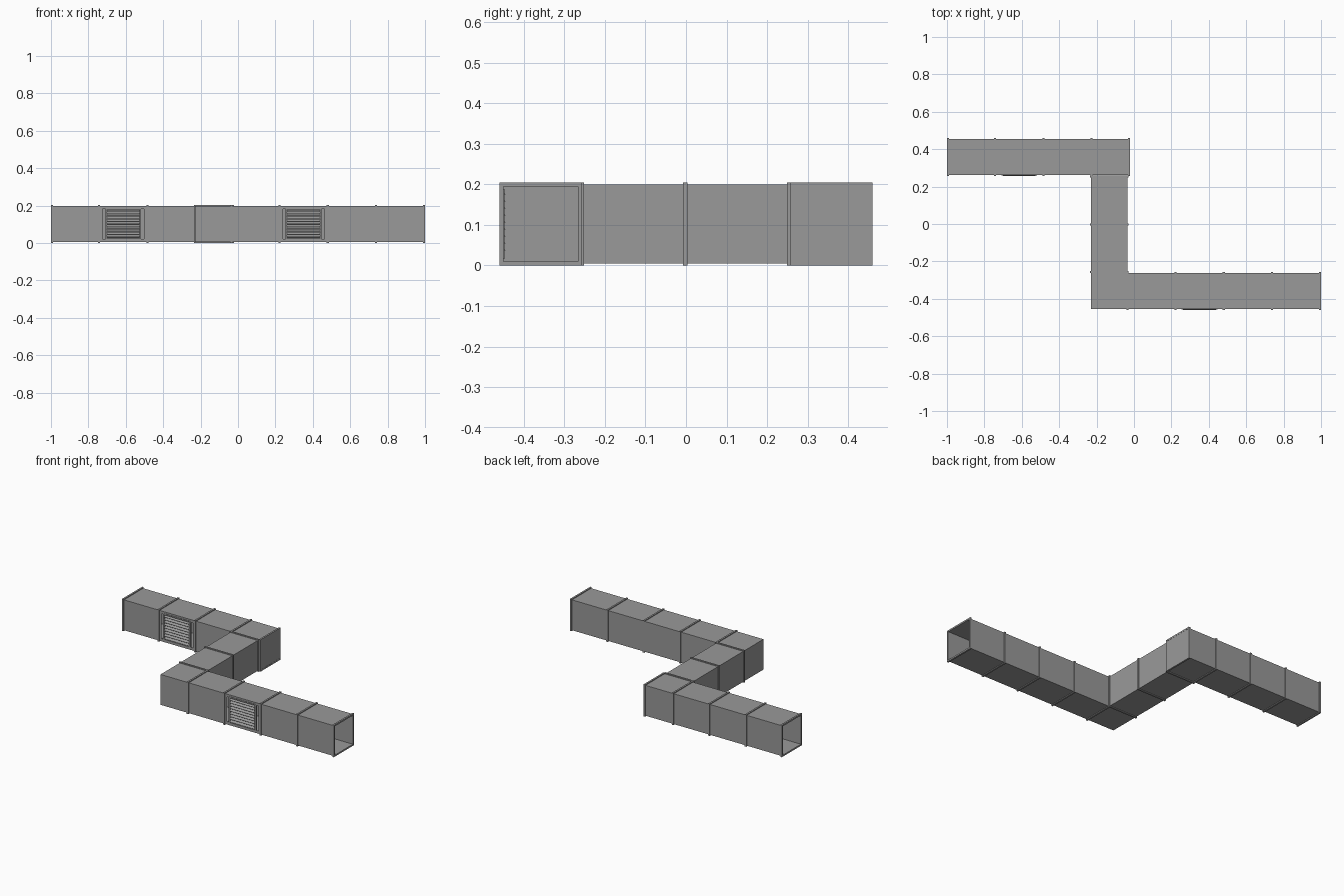
import bpy, bmesh, math
from mathutils import Matrix, Vector

old = bpy.data.objects.get("Cube")
if old:
    bpy.data.objects.remove(old)

metal = bpy.data.materials.new("grey_sheet_metal")
metal.use_nodes = True
COLOUR = (0.32, 0.32, 0.32, 1)
metal.diffuse_color = COLOUR
metal.node_tree.nodes["Principled BSDF"].inputs["Base Color"].default_value = COLOUR

HALF, RIM, INNER = 0.097, 0.102, 0.092   # duct, flange outside, flange inside
ZC, THICK, WALL = 0.102, 0.011, 0.004
FRONT_Y, BACK_Y, MID_X = -0.358, 0.358, -0.132


def finish(bm, name):
    mesh = bpy.data.meshes.new(name)
    bm.to_mesh(mesh)
    bm.free()
    mesh.materials.append(metal)
    obj = bpy.data.objects.new(name, mesh)
    bpy.context.collection.objects.link(obj)
    return obj


def add_box(bm, lo, hi, tilt=0):
    lo, hi = Vector(lo), Vector(hi)
    size = hi - lo
    mat = (Matrix.Translation((lo + hi) / 2) @ Matrix.Rotation(tilt, 4, 'X')
           @ Matrix.Diagonal((*size, 1)))
    return bmesh.ops.create_cube(bm, size=1, matrix=mat)["verts"]


def shell(name, lo, hi, openings, grille=False):
    """Sheet metal box without the faces that point along the openings."""
    bm = bmesh.new()
    add_box(bm, lo, hi)
    bm.normal_update()
    gone = [f for f in bm.faces if any(f.normal.dot(Vector(o)) > 0.9 for o in openings)]
    bmesh.ops.delete(bm, geom=gone, context='FACES')
    if grille:
        face = [f for f in bm.faces if f.normal.y < -0.9]
        bmesh.ops.inset_region(bm, faces=face, thickness=0.025, use_boundary=True)
        bmesh.ops.delete(bm, geom=face, context='FACES')
    obj = finish(bm, name)
    mod = obj.modifiers.new("sheet", 'SOLIDIFY')
    mod.thickness = WALL
    mod.offset = -1


def flange(name, centre, axis):
    """Square ring made of four bars round a joint."""
    bm = bmesh.new()
    bar = (RIM - INNER) / 2
    mid = (RIM + INNER) / 2
    for side in (-1, 1):
        for c, h in (((0, side * mid), (RIM, bar)), ((side * mid, 0), (bar, INNER))):
            along = (0, THICK / 2)
            a = (along, (c[0], h[0])) if axis == 'x' else ((c[0], h[0]), along)
            spans = (*a, (c[1], h[1]))
            add_box(bm, [centre[i] + s[0] - s[1] for i, s in enumerate(spans)],
                    [centre[i] + s[0] + s[1] for i, s in enumerate(spans)])
    finish(bm, name)


def grille(name, x, y):
    """Raised frame with tilted slats over the hole in a duct wall."""
    bm = bmesh.new()
    w, h, b = 0.096, 0.086, 0.008
    y0, y1 = y - 0.003, y + 0.008
    for s in (-1, 1):
        cx, cz = x + s * (w - b / 2), ZC + s * (h - b / 2)
        add_box(bm, (cx - b / 2, y0, ZC - h), (cx + b / 2, y1, ZC + h))
        add_box(bm, (x - w + b, y0, cz - b / 2), (x + w - b, y1, cz + b / 2))
    count = 9
    pitch = 2 * (h - b) / count
    for i in range(count):
        z = ZC - h + b + (i + 0.5) * pitch
        add_box(bm, (x - w + b, y - 0.005, z - 0.0015),
                (x + w - b, y + 0.011, z + 0.0015), math.radians(40))
    finish(bm, name)


def arm(name, y, joints, grille_index):
    """Straight run of duct sections along x."""
    for i, (a, b) in enumerate(zip(joints, joints[1:])):
        vent = i == grille_index
        shell(f"{name}_duct_{i + 1}", (a, y - HALF, ZC - HALF), (b, y + HALF, ZC + HALF),
              ((1, 0, 0), (-1, 0, 0)), vent)
        if vent:
            grille(f"{name}_grille", (a + b) / 2, y - HALF)
    for i, x in enumerate(joints):
        flange(f"{name}_flange_{i + 1}", (x, y, ZC), 'x')


# Straight arms
arm("front", FRONT_Y, (-0.035, 0.222, 0.48, 0.738, 0.9945), 1)
arm("back", BACK_Y, (-0.9945, -0.743, -0.484, -0.227), 1)

# Corner sections, closed on their outer sides
shell("front_corner", (MID_X - HALF, FRONT_Y - HALF, ZC - HALF),
      (-0.035, FRONT_Y + HALF, ZC + HALF), ((1, 0, 0), (0, 1, 0)))
shell("back_corner", (-0.227, BACK_Y - HALF, ZC - HALF),
      (-0.022, BACK_Y + HALF, ZC + HALF), ((-1, 0, 0), (0, -1, 0)))
flange("back_corner_end_rim", (-0.0265, BACK_Y, ZC), 'x')

# Connecting run along y
ends = (-0.2575, -0.002, 0.2545)
for i, (a, b) in enumerate(zip(ends, ends[1:])):
    shell(f"middle_duct_{i + 1}", (MID_X - HALF, a, ZC - HALF), (MID_X + HALF, b, ZC + HALF),
          ((0, 1, 0), (0, -1, 0)))
for i, y in enumerate(ends):
    flange(f"middle_flange_{i + 1}", (MID_X, y, ZC), 'y')
